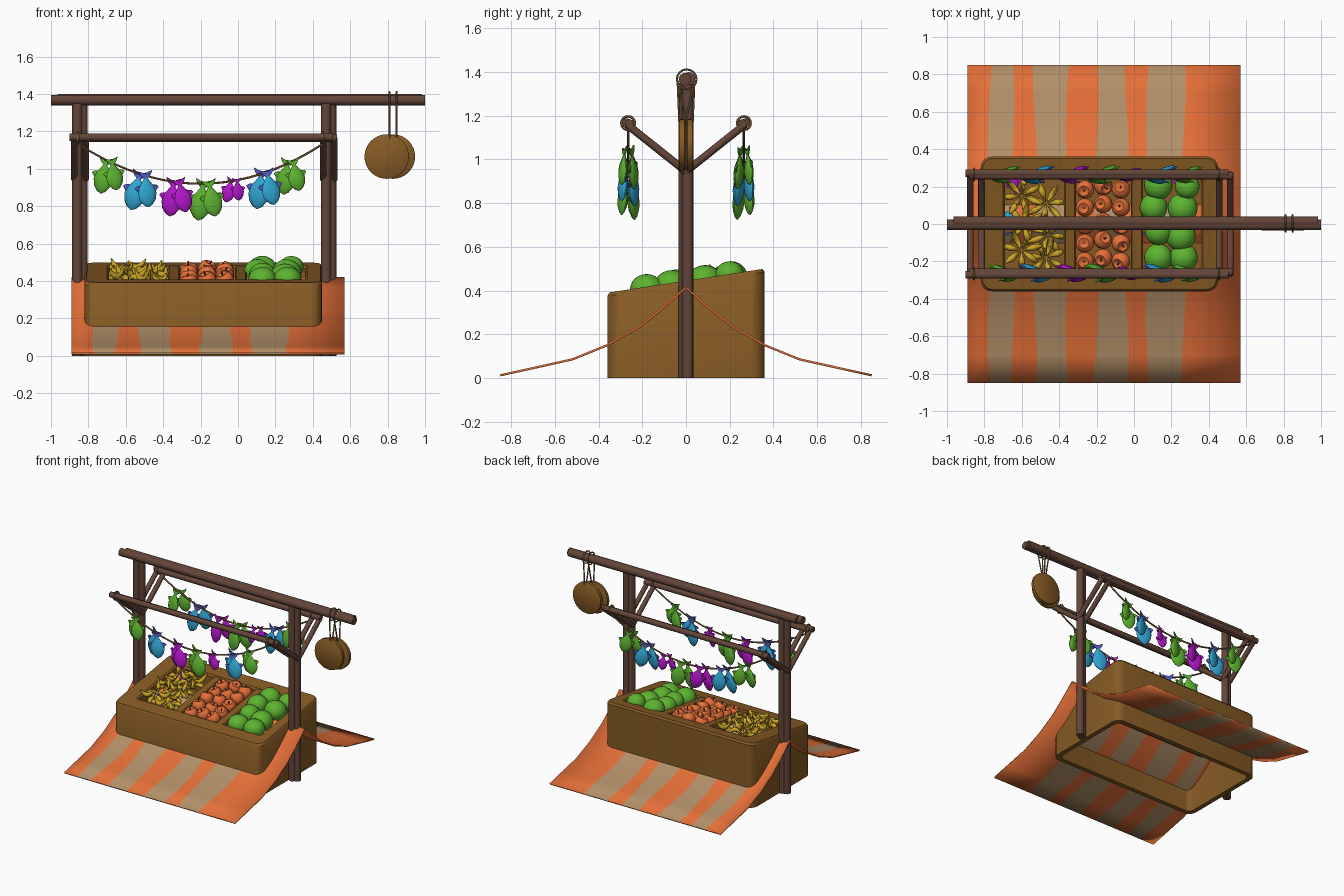
import bpy, bmesh, math, random
from mathutils import Vector, Matrix

if "Cube" in bpy.data.objects:
    bpy.data.objects.remove(bpy.data.objects["Cube"])
random.seed(4)

COL = {"dark_wood": (.125, .06, .04), "crate_brown": (.24, .105, .018), "orange": (.78, .16, .04),
       "tan": (.45, .28, .14), "rope": (.27, .16, .06), "green": (.11, .45, .03), "blue": (.03, .38, .65),
       "magenta": (.45, .008, .60), "yellow": (.60, .38, .02), "indigo": (.09, .11, .55)}
NAMES = list(COL)
MATS = []
for n in NAMES:
    m = bpy.data.materials.new(n)
    m.diffuse_color = (*COL[n], 1)
    m.use_nodes = True
    m.node_tree.nodes["Principled BSDF"].inputs["Base Color"].default_value = m.diffuse_color
    MATS.append(m)


def loft(bm, loops, mat, cap=True):
    """Skin a list of equal-length vertex loops."""
    mi = NAMES.index(mat)
    vs = [[bm.verts.new(p) for p in lp] for lp in loops]
    n = len(vs[0])
    faces = [bm.faces.new((a[i], a[(i + 1) % n], b[(i + 1) % n], b[i]))
             for a, b in zip(vs, vs[1:]) for i in range(n)]
    if cap:
        faces += [bm.faces.new(vs[0]), bm.faces.new(vs[-1])]
    for f in faces:
        f.material_index = mi


def tube(bm, pts, radii, mat, n=10):
    """Round tube along a path, radius may vary."""
    pts = [Vector(p) for p in pts]
    if not isinstance(radii, (list, tuple)):
        radii = [radii] * len(pts)
    loops = []
    for i, p in enumerate(pts):
        t = (pts[min(i + 1, len(pts) - 1)] - pts[max(i - 1, 0)]).normalized()
        u = t.cross(Vector((.31, .9, .29))).normalized()
        v = t.cross(u)
        loops.append([p + radii[i] * (u * math.cos(a) + v * math.sin(a))
                      for a in [2 * math.pi * k / n for k in range(n)]])
    loft(bm, loops, mat)


def lathe(bm, prof, M, mat, n=12):
    """Revolve (radius, height) points about z, then transform by M."""
    loft(bm, [[M @ Vector((r * math.cos(2 * math.pi * k / n), r * math.sin(2 * math.pi * k / n), z))
               for k in range(n)] for r, z in prof], mat)


def plate(bm, pts, M, mat, t=.004):
    """Thin flat shape in the xz plane."""
    loft(bm, [[M @ Vector((x, y, z)) for x, z in pts] for y in (-t, t)], mat)


def finish(name, bm, angle=40):
    bmesh.ops.remove_doubles(bm, verts=bm.verts, dist=1e-5)
    bmesh.ops.recalc_face_normals(bm, faces=bm.faces)
    me = bpy.data.meshes.new(name)
    bm.to_mesh(me)
    bm.free()
    for m in MATS:
        me.materials.append(m)
    ob = bpy.data.objects.new(name, me)
    bpy.context.collection.objects.link(ob)
    bpy.context.view_layer.objects.active = ob
    ob.select_set(True)
    bpy.ops.object.shade_smooth_by_angle(angle=math.radians(angle))
    ob.select_set(False)
    return ob


def rim(y):
    return .445 + .153 * y


# Timber frame: paired logs for posts, ridge, side rails and braces
POSTS = (-.845, .485)
for cx, side in zip(POSTS, ("left", "right")):
    bm = bmesh.new()
    tube(bm, [(cx - .014, -.006, 0), (cx - .014, -.006, 1.35)], .028, "dark_wood", 12)
    tube(bm, [(cx + .016, .008, 0), (cx + .016, .008, 1.35)], .026, "dark_wood", 12)
    finish(side + "_post", bm)
    bm = bmesh.new()
    for s in (-1, 1):
        for d in (-.03, .03):
            tube(bm, [(cx + d, 0, .945), (cx + d, s * .27, 1.16)], .018, "dark_wood")
    finish(side + "_braces", bm)
bm = bmesh.new()
tube(bm, [(-1, -.005, 1.367), (1, -.005, 1.367)], .029, "dark_wood", 12)
tube(bm, [(-.965, .012, 1.370), (.985, .012, 1.370)], .030, "dark_wood", 12)
finish("ridge_beam", bm)
for s, side in ((-1, "front"), (1, "back")):
    bm = bmesh.new()
    tube(bm, [(-.90, s * .272, 1.168), (.505, s * .272, 1.168)], .021, "dark_wood", 12)
    tube(bm, [(-.88, s * .258, 1.163), (.53, s * .258, 1.163)], .021, "dark_wood", 12)
    finish(side + "_rail", bm)


# Crate shell: lofted rounded rectangles, sloped top, open underneath
def rect(x0, x1, hy, r, zf):
    pts = []
    for q, (x, y) in enumerate(((x1 - r, hy - r), (x0 + r, hy - r), (x0 + r, r - hy), (x1 - r, r - hy))):
        for k in range(5):
            a = math.pi / 2 * (q + k / 4)
            px, py = x + r * math.cos(a), y + r * math.sin(a)
            pts.append((px, py, zf(py)))
    return pts


bm = bmesh.new()
FLOOR = .33
L = [rect(-.82, .45, .36, .06, lambda y: 0),
     rect(-.82, .45, .36, .06, lambda y: rim(y) - .015),
     rect(-.81, .44, .35, .055, rim),
     rect(-.70, .37, .25, .02, rim),
     rect(-.69, .36, .24, .02, lambda y: rim(y) - .012),
     rect(-.69, .36, .24, .02, lambda y: FLOOR),
     rect(-.785, .415, .325, .04, lambda y: FLOOR),
     rect(-.785, .415, .325, .04, lambda y: 0)]
loft(bm, L + L[:1], "crate_brown", cap=False)
loft(bm, [rect(-.70, .37, .25, .02, lambda y, z=z: z) for z in (FLOOR - .012, FLOOR)], "crate_brown")
for x in (-.342, .015):
    loft(bm, [[(x + w * sx, y, z(y)) for sx, y in ((-1, -.245), (1, -.245), (1, .245), (-1, .245))]
              for w, z in ((.032, lambda y: FLOOR), (.032, lambda y: rim(y) - .012),
                           (.025, lambda y: rim(y) - .003))], "crate_brown")
finish("crate", bm, 35)

# Striped cloth draped on both sides, with gently wavy stripe edges
XS = [-.89, -.77, -.65, -.53, -.355, -.20, -.04, .075, .265, .57]
half = [(.06, .36), (.13, .30), (.22, .23), (.36, .15), (.52, .085), (.70, .045), (.85, .012)]
prof = [(-y, z) for y, z in reversed(half)] + [(0, .415)] + half
bm = bmesh.new()
rows = []
for j, (y, z) in enumerate(prof):
    rows.append([bm.verts.new((x + (.012 * math.sin(y * 6 + i * 2) if 0 < i < 9 else 0), y, z))
                 for i, x in enumerate(XS)])
for a, b in zip(rows, rows[1:]):
    for i in range(9):
        f = bm.faces.new((a[i], a[i + 1], b[i + 1], b[i]))
        f.material_index = NAMES.index("tan" if i % 2 else "orange")
cloth = finish("striped_cloth", bm, 60)
mod = cloth.modifiers.new("thickness", "SOLIDIFY")
mod.thickness, mod.offset = .01, 0

# Fish: flattened body hanging nose down with tail, side fins; origin at the tail
BODY = [(.02, -1), (.14, -.93), (.25, -.78), (.29, -.60), (.25, -.42), (.14, -.26), (.06, -.15), (.05, -.05)]


def fish(bm, M, mat):
    fin = "indigo" if mat == "blue" else mat
    lathe(bm, BODY, M @ Matrix.Diagonal((1, .38, 1, 1)), mat)
    plate(bm, [(0, -.2), (.16, -.04), (.22, .08), (0, .0), (-.22, .08), (-.16, -.04)], M, fin, .02)
    for s in (-1, 1):
        plate(bm, [(s * .2, -.62), (s * .37, -.42), (s * .3, -.36), (s * .14, -.34)], M, fin, .02)


# Garlands: sagging rope with pairs of fish, mirrored front and back
def sag(x):
    return .92 + .21 * ((x + .2) / .65) ** 2


def ring(bm, x, y, z, r, t=.006):
    tube(bm, [(x, y + r * math.cos(a), z + r * math.sin(a)) for a in
              [2 * math.pi * k / 16 for k in range(17)]], t, "rope", 6)


CATCH = [(-.69, .18, "green"), (-.51, .20, "blue"), (-.33, .19, "magenta"), (-.17, .205, "green"),
         (-.02, .125, "magenta"), (.14, .20, "blue"), (.28, .18, "green")]
for s, side in ((-1, "front"), (1, "back")):
    bm = bmesh.new()
    xs = [-.85 + 1.3 * k / 20 for k in range(21)]
    tube(bm, [(-.855, s * .265, 1.15)] + [(x, s * .265, sag(x)) for x in xs] + [(.455, s * .265, 1.15)],
         .006, "rope", 6)
    for x in (-.855, .455):
        ring(bm, x, s * .265, 1.166, .031)
    finish(side + "_garland_rope", bm)
    bm = bmesh.new()
    for i, (x, size, mat) in enumerate(CATCH):
        for d in (-1, 1):
            M = (Matrix.Translation((x + d * .014, s * (.265 + d * .016), sag(x) + .006))
                 @ Matrix.Rotation(-d * .17 + .08 * math.sin(i * 2), 4, 'Y')
                 @ Matrix.Rotation(s * d * .07, 4, 'X') @ Matrix.Rotation(d * .3, 4, 'Z')
                 @ Matrix.Scale(size * (1 if d < 0 else .9), 4))
            fish(bm, M, mat)
    finish(side + "_hanging_fish", bm)

# Round wooden boards hung on rope loops from the ridge
bm = bmesh.new()
for x, y in ((.795, -.018), (.828, .018)):
    M = Matrix.Translation((x, y, 1.065)) @ Matrix.Rotation(math.pi / 2, 4, 'X')
    lathe(bm, [(.112, -.016), (.119, -.011), (.119, .011), (.112, .016)], M, "crate_brown", 32)
finish("hanging_boards", bm)
bm = bmesh.new()
for x, y in ((.81, -.018), (.848, .018)):
    ring(bm, x, .003, 1.367, .045, .005)
    for e in (-.012, .012):
        tube(bm, [(x, y + e, 1.16), (x, e * 3.2, 1.36)], .005, "rope", 6)
finish("board_ropes", bm)

# Bananas: curved bunches fanning from a stalk
bm = bmesh.new()
for bx, by in ((-.60, .15), (-.47, .11), (-.59, .0), (-.46, -.06), (-.60, -.14), (-.47, -.18)):
    a0 = random.random() * 6
    for k in range(7):
        a = a0 + 2 * math.pi * k / 7
        up = random.uniform(-.01, .02)
        pts = []
        for t in (0, .12, .3, .5, .7, .88, 1):
            r = .015 + .10 * t
            x = min(max(bx + r * math.cos(a), -.68), -.385)
            y = min(max(by + r * math.sin(a), -.23), .23)
            pts.append((x, y, rim(y) - .01 + up + .16 * (t - .45) ** 2 * (1 if k % 2 else -1)))
        tube(bm, pts, [.006, .008, .015, .018, .016, .009, .004], "yellow", 7)
finish("bananas", bm, 60)

# Orange apples with dimples and stems
APPLE = [(.003, .026), (.014, .034), (.028, .040), (.043, .027), (.050, .004), (.045, -.022), (.030, -.040),
         (.008, -.045)]
bm = bmesh.new()
for i, x in enumerate((-.262, -.165, -.07)):
    for j in range(5):
        y = -.195 + .096 * j + (.014 if i == 1 else -.004)
        M = (Matrix.Translation((x, y, rim(y) - .018 + random.uniform(-.008, .012)))
             @ Matrix.Rotation(random.uniform(-.45, .45), 4, 'X') @ Matrix.Rotation(random.uniform(-.45, .45), 4, 'Y'))
        lathe(bm, APPLE, M, "orange", 14)
        tube(bm, [M @ Vector((0, 0, .025)), M @ Vector((.004, 0, .052))], .004, "dark_wood", 5)
finish("apples", bm, 60)

# Melons
bm = bmesh.new()
for x, y, r in ((.13, .205, .076), (.285, .20, .066), (.105, .09, .074), (.26, .085, .080), (.13, -.04, .072),
                (.25, -.065, .080), (.13, -.18, .076), (.265, -.18, .076)):
    M = Matrix.Translation((x, y, rim(y) + .058 - r * .9)) @ Matrix.Diagonal((r, r, r * .9, 1))
    bmesh.ops.create_uvsphere(bm, u_segments=20, v_segments=12, radius=1, matrix=M)
for f in bm.faces:
    f.material_index = NAMES.index("green")
finish("melons", bm, 60)

# A few loose fish tucked between the fruit
bm = bmesh.new()
for x, y, mat, a in ((-.66, -.12, "blue", .3), (-.62, .10, "magenta", 1.6), (.07, -.12, "blue", 0),
                     (.20, .15, "magenta", .5)):
    fish(bm, Matrix.Translation((x, y + .07, rim(y) - .05)) @ Matrix.Rotation(a * .3, 4, 'Z')
         @ Matrix.Rotation(-math.pi / 2, 4, 'X') @ Matrix.Scale(-.12, 4, (0, 0, 1)) @ Matrix.Scale(.12, 4, (1, 0, 0))
         @ Matrix.Scale(.12, 4, (0, 1, 0)), mat)
finish("loose_fish", bm)
